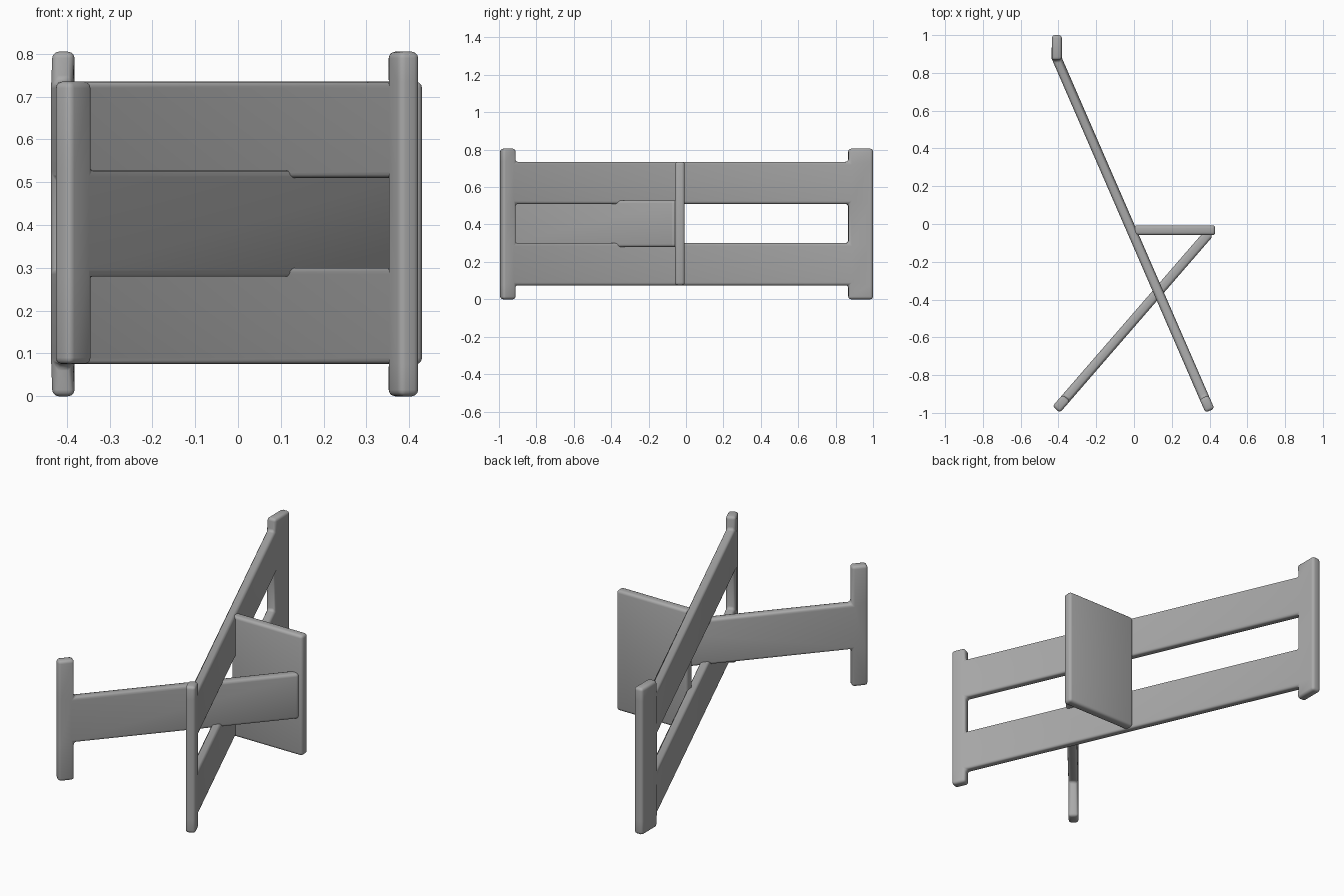
import bpy
import bmesh

cube = bpy.data.objects.get("Cube")
if cube:
    bpy.data.objects.remove(cube, do_unlink=True)

# One plain grey finish for the whole chair
GREY = (0.4, 0.4, 0.4, 1.0)
mat = bpy.data.materials.new("plain grey")
mat.use_nodes = True
mat.diffuse_color = GREY
mat.node_tree.nodes["Principled BSDF"].inputs["Base Color"].default_value = GREY


def panel(name, path, levels, rows, thickness=0.052, bevel=0.015):
    """Upright board along a plan path; each row string marks the solid
    cells ('#') between two levels, from the lowest row to the highest."""
    bm = bmesh.new()
    grid = [[bm.verts.new((x, y, z)) for x, y in path] for z in levels]
    for j, row in enumerate(rows):
        for i, cell in enumerate(row):
            if cell == "#":
                bm.faces.new((grid[j][i], grid[j][i + 1],
                              grid[j + 1][i + 1], grid[j + 1][i]))
    bmesh.ops.delete(bm, geom=[v for v in bm.verts if not v.link_faces],
                     context="VERTS")
    mesh = bpy.data.meshes.new(name)
    bm.to_mesh(mesh)
    bm.free()
    mesh.materials.append(mat)
    obj = bpy.data.objects.new(name, mesh)
    bpy.context.collection.objects.link(obj)

    # Thickness centred on the path, then softened edges
    solid = obj.modifiers.new("thickness", "SOLIDIFY")
    solid.thickness = thickness
    solid.offset = 0
    solid.use_even_offset = True
    soft = obj.modifiers.new("soft edges", "BEVEL")
    soft.width = bevel
    soft.segments = 3
    soft.limit_method = "ANGLE"
    soft.angle_limit = 0.7

    bpy.ops.object.select_all(action="DESELECT")
    obj.select_set(True)
    bpy.context.view_layer.objects.active = obj
    bpy.ops.object.shade_smooth_by_angle(angle=0.6)
    return obj


# Long frame: wide foot, two rails with a slot, bent backrest bar
panel("back_frame",
      [(0.402, -0.988), (0.371, -0.917), (-0.408, 0.868), (-0.408, 1.0)],
      [0.0, 0.075, 0.30, 0.51, 0.735, 0.805],
      ["#.#", "###", "#.#", "###", "#.#"])

# Short leg: a single board through the slot with a wide foot bar
panel("front_leg",
      [(-0.412, -0.982), (-0.358, -0.92), (0.398, -0.048)],
      [0.075, 0.28, 0.528, 0.735],
      ["#.", "##", "#."])

# Seat board
panel("seat", [(0.0, -0.033), (0.43, -0.033)], [0.075, 0.735], ["#"])
